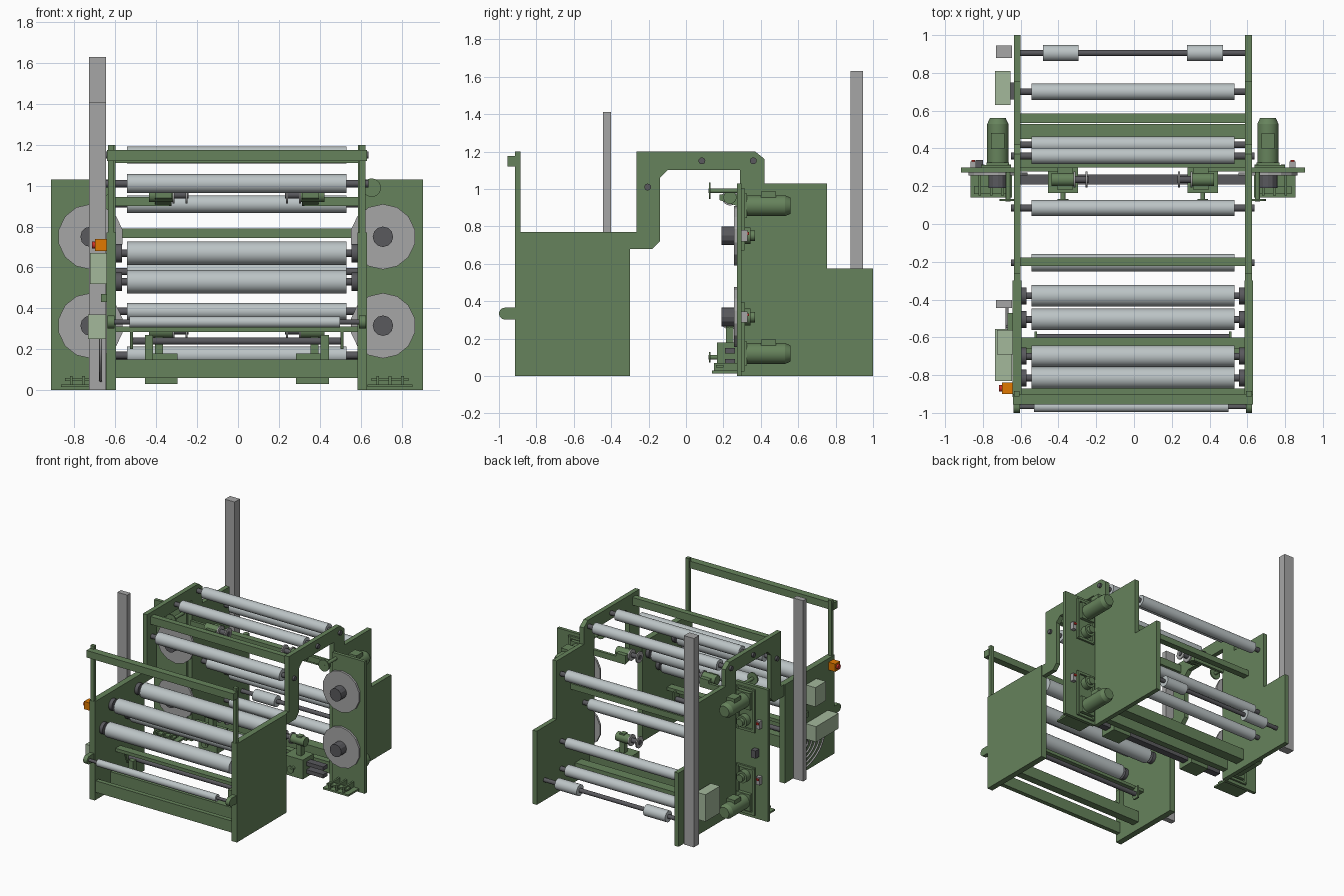
import bpy, bmesh, math
from mathutils import Matrix, Vector

if "Cube" in bpy.data.objects:
    bpy.data.objects.remove(bpy.data.objects["Cube"])

OX = -0.006  # machine centre line


def mat(name, c):
    m = bpy.data.materials.new(name)
    m.diffuse_color = (*c, 1)
    m.use_nodes = True
    m.node_tree.nodes["Principled BSDF"].inputs["Base Color"].default_value = m.diffuse_color
    return m


GREEN = mat("frame_green", (0.133, 0.226, 0.106))
PALE = mat("pale_green", (0.37, 0.48, 0.33))
STEEL = mat("roller_steel", (0.50, 0.55, 0.56))
DARK = mat("dark_steel", (0.10, 0.10, 0.11))
GREY = mat("duct_grey", (0.38, 0.38, 0.38))
ORANGE = mat("switch_orange", (0.75, 0.19, 0.0))
RED = mat("switch_red", (0.6, 0.03, 0.02))


def finish(name, bm, m, smooth=False):
    bmesh.ops.recalc_face_normals(bm, faces=bm.faces)
    me = bpy.data.meshes.new(name)
    bm.to_mesh(me)
    bm.free()
    me.materials.append(m)
    ob = bpy.data.objects.new(name, me)
    bpy.context.collection.objects.link(ob)
    if smooth:
        bpy.ops.object.select_all(action='DESELECT')
        ob.select_set(True)
        bpy.context.view_layer.objects.active = ob
        bpy.ops.object.shade_smooth_by_angle(angle=math.radians(35))
    return ob


def box(name, x, y, z, m=GREEN):
    bm = bmesh.new()
    bmesh.ops.create_cube(bm, size=1)
    for v in bm.verts:
        for i, r in enumerate((x, y, z)):
            v.co[i] = r[0] if v.co[i] < 0 else r[1]
    return finish(name, bm, m)


def cyl(name, axis, a, b, c, r, m=STEEL, n=32, r2=None):
    """Cylinder from a to b along axis; c = the two other coordinates in xyz order."""
    bm = bmesh.new()
    bmesh.ops.create_cone(bm, cap_ends=True, segments=n, radius1=r,
                          radius2=r if r2 is None else r2, depth=abs(b - a))
    p = list(c)
    p.insert("xyz".index(axis), (a + b) / 2)
    d = Vector([(1 if b > a else -1) if k == axis else 0 for k in "xyz"])
    rot = d.to_track_quat('Z', 'Y').to_matrix().to_4x4()
    bm.transform(Matrix.Translation(p) @ rot)
    return finish(name, bm, m, n > 16)


def plate(name, pts, x0, x1, m=GREEN):
    bm = bmesh.new()
    f = bm.faces.new([bm.verts.new((x0, y, z)) for y, z in pts])
    g = bmesh.ops.extrude_face_region(bm, geom=[f])
    bmesh.ops.translate(bm, vec=(x1 - x0, 0, 0),
                        verts=[v for v in g["geom"] if isinstance(v, bmesh.types.BMVert)])
    return finish(name, bm, m)


def span(s, a, b):
    return sorted((OX + s * a, OX + s * b))


REAR = [(-0.30, 0.68), (-0.18, 0.68), (-0.14, 0.72), (-0.14, 1.06), (-0.10, 1.10), (0.29, 1.10),
        (0.29, 0), (1.0, 0), (1.0, 0.575), (0.755, 0.575), (0.755, 1.03), (0.42, 1.03),
        (0.42, 1.16), (0.37, 1.20), (-0.265, 1.20), (-0.265, 0.77), (-0.30, 0.77)]

for s, side in ((-1, "left"), (1, "right")):
    # side frames
    plate(side + "_rear_frame", REAR, *span(s, 0.594, 0.63))
    box(side + "_front_frame", span(s, 0.590, 0.637), (-0.915, -0.30), (0, 0.77))
    # front guard post and web guide bracket
    box(side + "_guard_post", span(s, 0.60, 0.63), (-0.913, -0.885), (0.77, 1.20))
    box(side + "_guide_bracket", span(s, 0.598, 0.632), (-0.97, -0.90), (0.302, 0.365))
    cyl(side + "_guide_bracket_end", 'x', *span(s, 0.598, 0.632), (-0.968, 0.3335), 0.0315, GREEN)
    # outboard cross panel with raised mounting rails
    box(side + "_outer_panel", span(s, 0.63, 0.91), (0.272, 0.298), (0, 1.03))
    box(side + "_foot", span(s, 0.64, 0.86), (0.14, 0.272), (0.014, 0.028))
    for x in (0.69, 0.75, 0.81):
        box(side + "_foot_rib", span(s, x - 0.007, x + 0.007), (0.15, 0.272), (0.028, 0.07))
    box(side + "_foot_bar", span(s, 0.66, 0.84), (0.16, 0.20), (0.045, 0.058))
    for zc, zm in ((0.75, 0.91), (0.315, 0.12)):
        zs = 1 if zm > zc else -1
        c = OX + s * 0.715
        for x in (0.645, 0.785):
            box(side + "_slide_rail", span(s, x, x + 0.02), (0.298, 0.315), sorted((zc - zs * 0.07, zm + zs * 0.085)))
        for z in (zc - zs * 0.07, zm + zs * 0.085):
            box(side + "_slide_rail_end", span(s, 0.645, 0.805), (0.298, 0.313), (z - 0.01, z + 0.01))
        # reel disc, hub and bearing
        cyl(side + "_reel_disc", 'y', 0.256, 0.272, (c, zc), 0.16, GREY, 14)
        cyl(side + "_reel_hub", 'y', 0.19, 0.256, (c, zc), 0.05, DARK, 12)
        cyl(side + "_reel_bearing", 'y', 0.298, 0.345, (c, zc), 0.045, GREEN)
        cyl(side + "_reel_bearing_cap", 'y', 0.345, 0.37, (c, zc), 0.028, GREEN)
        # drive motor
        box(side + "_motor_flange", (c - 0.06, c + 0.06), (0.298, 0.325), (zm - 0.065, zm + 0.065))
        cyl(side + "_motor_body", 'y', 0.325, 0.53, (c, zm), 0.056, GREEN)
        cyl(side + "_motor_cowl", 'y', 0.53, 0.56, (c, zm), 0.056, GREEN, 32, 0.042)
        box(side + "_motor_terminal_box", (c - 0.035, c + 0.035), (0.40, 0.48), (zm + 0.03, zm + 0.075))
        box(side + "_sensor_block", span(s, 0.83, 0.86), (0.298, 0.33), (zc - 0.03, zc + 0.03), GREY)
        box(side + "_sensor_tip", span(s, 0.835, 0.855), (0.33, 0.338), (zc + 0.005, zc + 0.02), RED)
    # upper and lower reel chucks
    box(side + "_upper_chuck_arm", span(s, 0.33, 0.60), (0.278, 0.30), (0.90, 0.945))
    plate(side + "_upper_chuck_head", [(0.18, 0.94), (0.30, 0.90), (0.30, 0.97), (0.18, 0.97)], *span(s, 0.32, 0.40))
    box(side + "_carriage", span(s, 0.29, 0.45), (0.165, 0.30), (0.03, 0.18))
    box(side + "_carriage_arm", span(s, 0.36, 0.40), (0.215, 0.255), (0.18, 0.33))
    for z in (0.955, 0.29):
        cyl(side + "_chuck_housing", 'x', OX + s * 0.43, OX + s * 0.31, (0.235, z), 0.035, GREEN)
        cyl(side + "_chuck_spindle", 'x', OX + s * 0.31, OX + s * 0.235, (0.235, z), 0.018, DARK)
        for x in (0.24, 0.305):
            cyl(side + "_chuck_disc", 'x', OX + s * x, OX + s * (x + 0.01), (0.235, z), 0.043, GREY)
    for x, z, y1 in ((0.37, 0.10, 0.17), (0.66, 0.99, 0.275)):
        cyl(side + "_handwheel_shaft", 'y', 0.12, y1, (OX + s * x, z), 0.013, GREEN)
        cyl(side + "_handwheel", 'y', 0.122, 0.132, (OX + s * x, z), 0.045 if z > 0.5 else 0.028, GREEN)
    # rear edge roller
    cyl(side + "_edge_roller", 'x', OX + s * 0.287, OX + s * 0.477, (0.905, 0.16), 0.043)
    # pivot arms of the dancer bar
    plate(side + "_dancer_arm", [(-0.57, 0.30), (-0.66, 0.30), (-0.62, 0.20), (-0.57, 0.20)], *span(s, 0.508, 0.522))
    box(side + "_beam_bracket", span(s, 0.41, 0.45), (-0.70, -0.66), (0.15, 0.27))

# rollers: y, z, radius, shaft half length
ROLLERS = [("top_rear", 0.36, 1.15, 0.042, 0.645), ("top_middle", 0.085, 1.15, 0.042, 0.645),
           ("top_front", -0.205, 1.01, 0.046, 0.645), ("rear_upper", 0.70, 0.91, 0.043, 0.60),
           ("rear_inner", 0.42, 0.58, 0.043, 0.60), ("rear_middle", 0.70, 0.385, 0.04, 0.60),
           ("rear_lower", 0.70, 0.17, 0.043, 0.60), ("nip_one", -0.815, 0.53, 0.057, 0.60),
           ("nip_two", -0.70, 0.67, 0.057, 0.60), ("nip_three", -0.505, 0.53, 0.057, 0.60),
           ("nip_four", -0.38, 0.67, 0.057, 0.60)]
for n, y, z, r, h in ROLLERS:
    cyl(n + "_roller", 'x', OX - 0.537, OX + 0.537, (y, z), r)
    cyl(n + "_shaft", 'x', OX - h, OX + h, (y, z), 0.018, DARK)
    if n.startswith("nip"):
        for s in (-1, 1):
            cyl(n + "_bearing", 'x', OX + s * 0.562, OX + s * 0.592, (y, z), 0.045, DARK)
cyl("front_guide_roller", 'x', -0.53, 0.50, (-0.968, 0.333), 0.027)
cyl("front_guide_shaft", 'x', -0.61, 0.60, (-0.968, 0.333), 0.012, DARK)
cyl("edge_roller_shaft", 'x', -0.60, 0.59, (0.905, 0.16), 0.016, DARK)
cyl("dancer_bar", 'x', -0.52, 0.51, (-0.60, 0.24), 0.018, DARK)

# cross beams: y range, z range
for n, y, z in (("front_lower_beam", (-0.905, -0.87), (0.06, 0.15)), ("inner_lower_beam", (-0.72, -0.66), (0.06, 0.15)),
                ("dancer_beam", (-0.66, -0.60), (0.285, 0.31)), ("top_front_beam", (-0.222, -0.178), (1.11, 1.17)),
                ("rear_upper_beam", (0.535, 0.585), (0.745, 0.79)), ("rear_lower_beam", (0.45, 0.53), (0.06, 0.15)),
                ("carriage_beam", (0.30, 0.35), (0.06, 0.15))):
    box(n, (-0.60, 0.59), y, z)
box("guard_bar", (-0.64, 0.63), (-0.955, -0.90), (1.12, 1.175))
for z in (0.06, 0.12):
    box("carriage_rail", (-0.60, 0.59), (0.208, 0.263), (z, z + 0.03), DARK)

# cable ducts and control boxes on the left
box("rear_cable_duct", (-0.73, -0.645), (0.88, 0.945), (0, 1.63), GREY)
box("front_cable_duct", (-0.73, -0.645), (-0.445, -0.402), (0, 1.41), GREY)
box("front_control_box", (-0.735, -0.645), (-0.83, -0.555), (0.25, 0.37), PALE)
box("upper_control_box", (-0.725, -0.64), (-0.69, -0.56), (0.52, 0.67), PALE)
box("rear_control_box", (-0.735, -0.655), (0.63, 0.81), (0.15, 0.36), PALE)
box("rear_box_mount", (-0.66, -0.62), (0.66, 0.75), (0.19, 0.30), DARK)
box("small_junction_box", (-0.67, -0.637), (-0.56, -0.47), (0.43, 0.47))
box("stop_switch", (-0.70, -0.637), (-0.90, -0.84), (0.68, 0.74), ORANGE)
cyl("stop_button", 'x', -0.70, -0.715, (-0.87, 0.71), 0.018, RED)
box("frame_connector", (-0.84, -0.80), (0.298, 0.34), (0.49, 0.55), DARK)

# curved hoses from the control box to the front duct
for i in range(5):
    r = 0.10 + i * 0.05
    cu = bpy.data.curves.new("hose", 'CURVE')
    cu.dimensions = '3D'
    cu.bevel_depth = 0.007
    cu.bevel_resolution = 2
    sp = cu.splines.new('POLY')
    sp.points.add(12)
    for k, p in enumerate(sp.points):
        a = math.pi / 2 * k / 12
        p.co = (-0.672, -0.445 - r * math.cos(a), 0.25 - r * 0.68 * math.sin(a), 1)
    cu.materials.append(GREY)
    bpy.context.collection.objects.link(bpy.data.objects.new("hose_%d" % i, cu))
